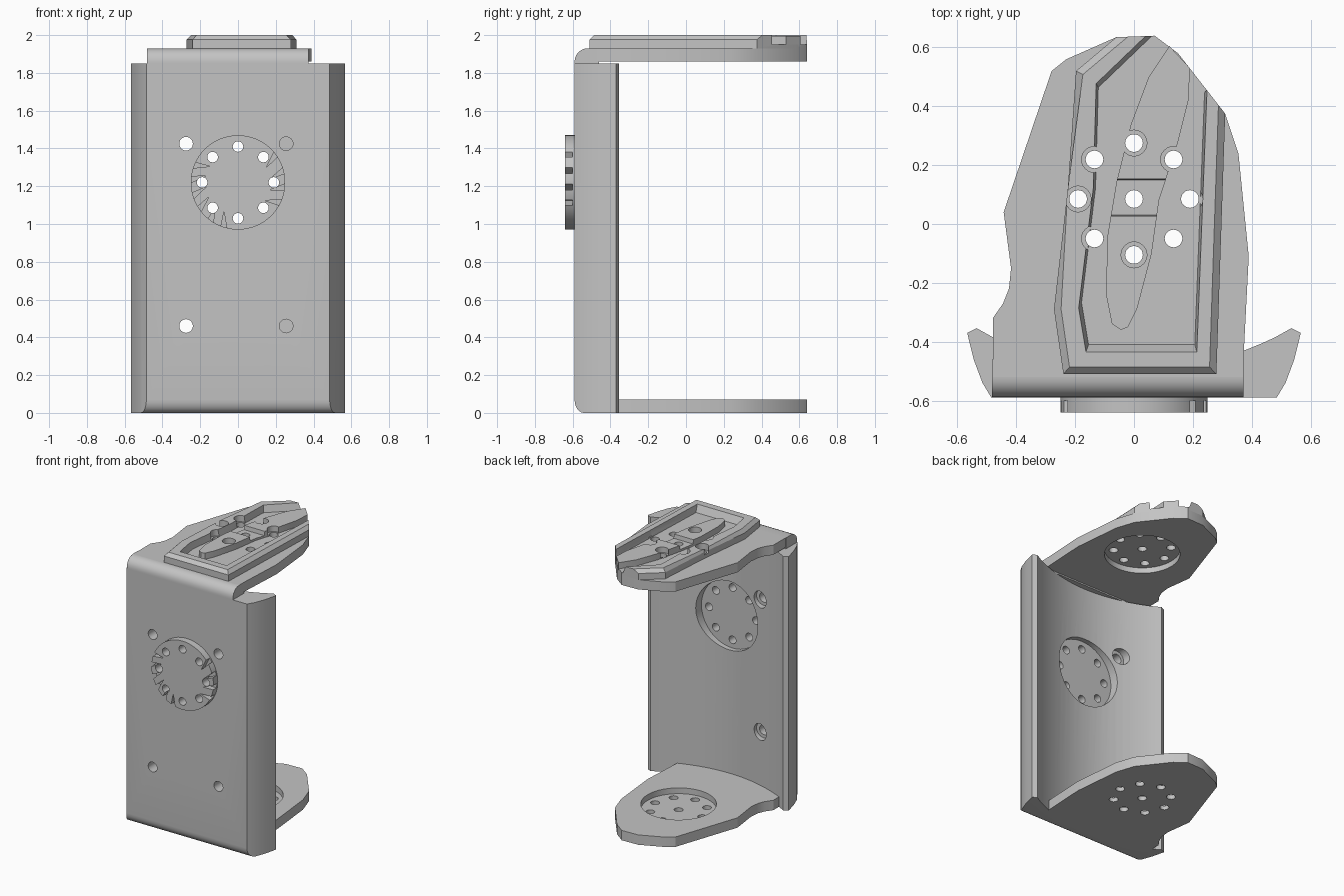
import bpy, bmesh
from math import pi, sin, cos, radians
from mathutils import Matrix, Vector

cube = bpy.data.objects.get("Cube")
if cube:
    bpy.data.objects.remove(cube, do_unlink=True)

grey = bpy.data.materials.new("plain_grey")
grey.use_nodes = True
grey.diffuse_color = (0.55, 0.55, 0.55, 1)
grey.node_tree.nodes["Principled BSDF"].inputs["Base Color"].default_value = grey.diffuse_color
parts = []


def make(name, bm):
    bmesh.ops.recalc_face_normals(bm, faces=bm.faces)
    mesh = bpy.data.meshes.new(name)
    bm.to_mesh(mesh)
    bm.free()
    mesh.materials.append(grey)
    obj = bpy.data.objects.new(name, mesh)
    bpy.context.scene.collection.objects.link(obj)
    parts.append(obj)
    return obj


def prism(name, outline, z0, z1, shrink=1.0, bevel=0, rule=None, segments=1):
    """Extrude an outline; optionally taper its base and bevel edges picked by a rule."""
    bm = bmesh.new()
    mid = sum((Vector(p) for p in outline), Vector((0, 0))) / len(outline)
    low = [bm.verts.new((*(mid + (Vector(p) - mid) * shrink), z0)) for p in outline]
    high = [bm.verts.new((*p, z1)) for p in outline]
    bm.faces.new(low)
    bm.faces.new(high)
    n = len(outline)
    for i in range(n):
        bm.faces.new((low[i], low[(i + 1) % n], high[(i + 1) % n], high[i]))
    if bevel:
        edges = [e for e in bm.edges if all(rule(v.co) for v in e.verts)]
        bmesh.ops.bevel(bm, geom=edges, offset=bevel, segments=segments,
                        profile=0.5, affect='EDGES')
    return make(name, bm)


def cylinder(name, centre, radius, depth, axis='Z', sides=24):
    bm = bmesh.new()
    rot = Matrix.Rotation(pi / 2, 4, 'X') if axis == 'Y' else Matrix()
    bmesh.ops.create_cone(bm, cap_ends=True, segments=sides, radius1=radius, radius2=radius,
                          depth=depth, matrix=Matrix.Translation(centre) @ rot)
    return make(name, bm)


def cut(obj, cutter):
    """Subtract a cutter from a part and discard the cutter."""
    mod = obj.modifiers.new("cut", 'BOOLEAN')
    mod.operation, mod.solver, mod.object = 'DIFFERENCE', 'EXACT', cutter
    graph = bpy.context.evaluated_depsgraph_get()
    mesh = bpy.data.meshes.new_from_object(obj.evaluated_get(graph))
    obj.modifiers.clear()
    obj.data = mesh
    parts.remove(cutter)
    bpy.data.objects.remove(cutter, do_unlink=True)


def ring(radius=0.19):
    return [(radius * cos(k * pi / 4), radius * sin(k * pi / 4)) for k in range(8)]


HUB_Y, HUB_Z = 0.085, 1.22

# Wall: flat front, swept side flanges, concave back
half = [(0.485, -0.59), (0.515, -0.54), (0.545, -0.46), (0.567, -0.37), (0.535, -0.354)]
arc = [(x, -0.5 + 0.5 * x * x) for x in [0.48 - 0.048 * i for i in range(21)]]
outline = half + arc + [(-x, y) for x, y in reversed(half)]
wall = prism("wall", outline, 0, 1.85, bevel=0.07, segments=6,
             rule=lambda c: c.z < 0.01 and c.y < -0.58)
cut(wall, cylinder("wall_pocket", (0, -0.425, HUB_Z), 0.25, 0.22, 'Y', 48))
for z in (0.46, 1.425):
    cut(wall, cylinder("screw_hole", (-0.275, -0.5, z), 0.036, 0.4, 'Y'))
    cut(wall, cylinder("screw_recess", (-0.275, -0.43, z), 0.06, 0.15, 'Y'))
    cut(wall, cylinder("blind_hole", (0.255, -0.59, z), 0.036, 0.16, 'Y'))

# Raised hub on the front, with slanted slits in its rim
hub = cylinder("front_hub", (0, -0.61, HUB_Z), 0.25, 0.06, 'Y', 64)
for deg in (-34, -14, 6, 28, 150, 168, 188, 206, 226, 244):
    a, b, c = radians(deg), radians(deg + 6), radians(deg + 15)
    wedge = prism("rim_slit", [(0.17 * cos(a), 0.17 * sin(a)), (0.28 * cos(b), 0.28 * sin(b)),
                               (0.28 * cos(c), 0.28 * sin(c))], 0.6, 0.7)
    wedge.data.transform(Matrix.Translation((0, 0, HUB_Z)) @ Matrix.Rotation(pi / 2, 4, 'X'))
    cut(hub, wedge)
for x, z in ring():
    for body in (wall, hub):
        cut(body, cylinder("bolt_hole", (x, -0.55, HUB_Z + z), 0.028, 0.4, 'Y'))

# Arms: one outline for top and bottom
arm = [(-0.48, -0.52), (-0.48, -0.32), (-0.445, -0.27), (-0.425, -0.22), (-0.418, -0.15),
       (-0.443, 0.04), (-0.28, 0.52), (-0.23, 0.56), (-0.06, 0.635), (0.07, 0.64),
       (0.15, 0.58), (0.31, 0.375), (0.355, 0.24), (0.39, -0.11), (0.375, -0.4), (0.37, -0.52)]
lower_arm = prism("lower_arm", arm, 0, 0.072)
upper_arm = prism("upper_arm", arm, 1.86, 1.93)
cut(lower_arm, cylinder("lower_pocket", (0, HUB_Y, 0.08), 0.25, 0.1, sides=48))
cut(upper_arm, cylinder("upper_pocket", (0, HUB_Y, 1.85), 0.25, 0.1, sides=48))

# Rounded bend joining the wall to the upper arm
prism("upper_bend", [(-0.483, -0.59), (0.372, -0.59), (0.372, -0.46), (-0.483, -0.46)],
      1.85, 1.93, bevel=0.07, segments=6, rule=lambda c: c.z > 1.92 and c.y < -0.58)

# Raised plate with chamfered rim and a sunken floor open at the far end
plate = prism("raised_plate", [(-0.24, -0.51), (-0.272, -0.29), (-0.225, 0.12), (-0.197, 0.52),
              (-0.06, 0.635), (0.07, 0.64), (0.15, 0.58), (0.31, 0.375), (0.28, -0.51)],
              1.93, 2.0, bevel=0.024, rule=lambda c: c.z > 1.99 and c.x + c.y < 0.69)
cut(plate, prism("sunken_floor", [(-0.165, -0.44), (-0.19, -0.29), (-0.14, 0.12), (-0.13, 0.48),
                 (0.12, 0.72), (0.4, 0.72), (0.25, 0.46), (0.215, -0.44)], 1.95, 2.01, 0.95))

# Leaf shaped island with a saddle notch
leaf = prism("leaf_island", [(-0.045, -0.36), (-0.075, -0.34), (-0.095, -0.24), (-0.09, -0.04),
             (-0.06, 0.14), (-0.01, 0.34), (0.05, 0.5), (0.12, 0.605), (0.19, 0.53),
             (0.185, 0.42), (0.15, 0.28), (0.085, 0.08), (0.06, -0.1), (0.01, -0.29),
             (-0.02, -0.35)], 1.94, 1.995)
cut(leaf, prism("saddle", [(-0.2, 0.02), (0.2, 0.02), (0.2, 0.16), (-0.2, 0.16)],
                1.965, 2.05, 0.85))

# Bolt circle through both arms
for x, y in ring() + [(0, 0)]:
    for body in (lower_arm, upper_arm, plate, leaf):
        z = 0 if body is lower_arm else 1.95
        cut(body, cylinder("arm_hole", (x, HUB_Y + y, z), 0.03, 0.4))
    if x or y:
        for body in (plate, leaf):
            cut(body, cylinder("counterbore", (x, HUB_Y + y, 2.0), 0.044, 0.09))

# Soft shading on curves, crisp edges elsewhere
for obj in bpy.context.view_layer.objects:
    obj.select_set(obj in parts)
bpy.context.view_layer.objects.active = wall
bpy.ops.object.shade_smooth_by_angle(angle=radians(25))
